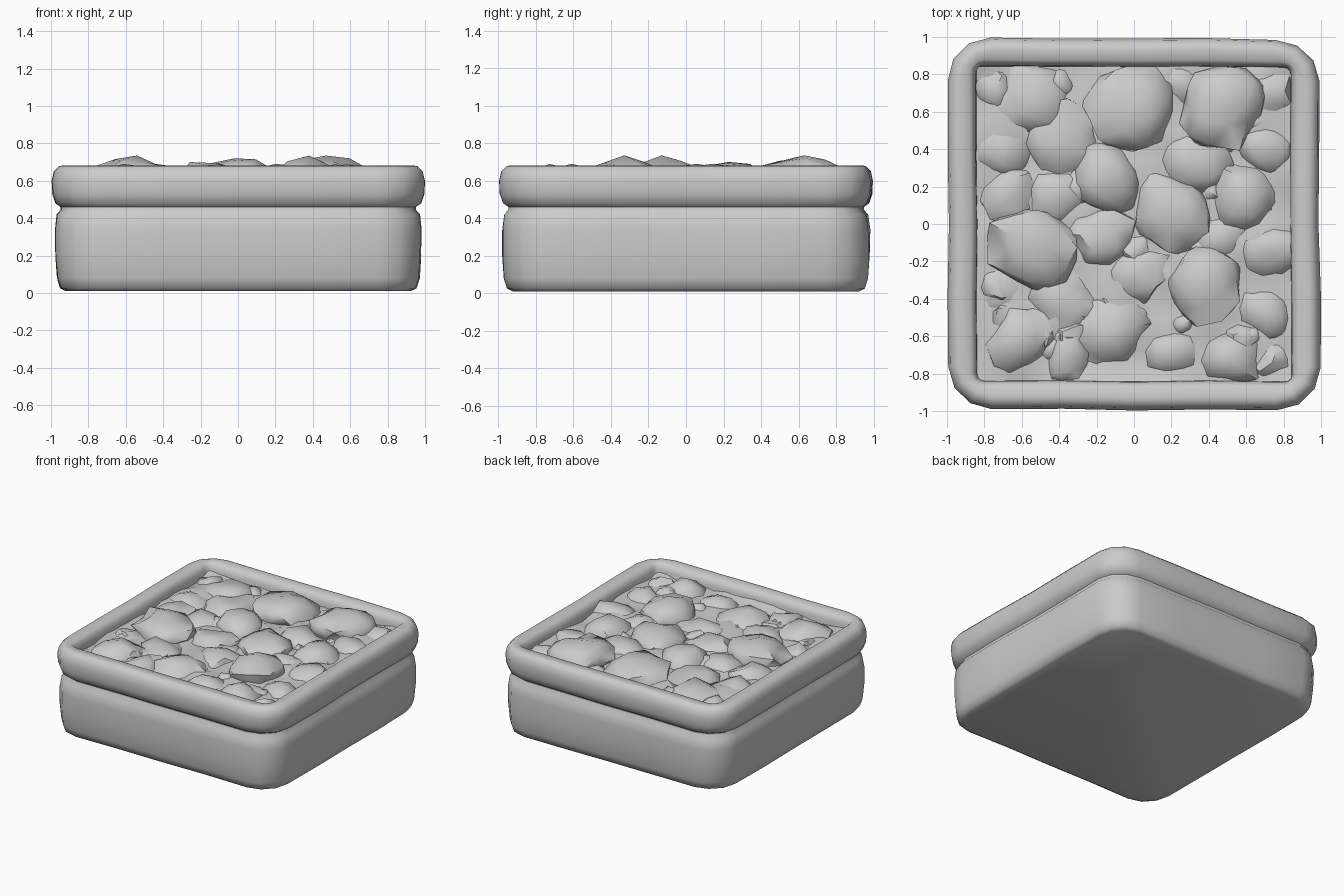
import bpy, bmesh, math, random
from mathutils import Vector, noise

if "Cube" in bpy.data.objects:
    bpy.data.objects.remove(bpy.data.objects["Cube"])

random.seed(4)


def finish(name, bm, angle=50):
    bmesh.ops.recalc_face_normals(bm, faces=bm.faces)
    me = bpy.data.meshes.new(name)
    bm.to_mesh(me)
    bm.free()
    ob = bpy.data.objects.new(name, me)
    bpy.context.collection.objects.link(ob)
    bpy.ops.object.select_all(action='DESELECT')
    ob.select_set(True)
    bpy.context.view_layer.objects.active = ob
    bpy.ops.object.shade_smooth_by_angle(angle=math.radians(angle))
    return ob


def rounded_square(half, radius, z, steps=3, side=4):
    # corner arcs joined by subdivided straight sides
    arcs = []
    for k in range(4):
        sx = 1 if k in (0, 3) else -1
        sy = 1 if k in (0, 1) else -1
        for i in range(steps + 1):
            a = math.pi / 2 * (k + i / steps)
            arcs.append(Vector((sx * (half - radius) + radius * math.cos(a),
                                sy * (half - radius) + radius * math.sin(a), z)))
    pts = []
    for i, p in enumerate(arcs):
        pts.append(p)
        if i % (steps + 1) == steps:
            q = arcs[(i + 1) % len(arcs)]
            pts += [p.lerp(q, t / side) for t in range(1, side)]
    return pts


def loft(name, profile, wobble):
    # profile rows: half width, corner radius, height
    bm = bmesh.new()
    rings = []
    for row in profile:
        ring = []
        for p in rounded_square(*row):
            d = noise.noise(p * 2.5) * wobble
            ring.append(bm.verts.new((p.x * (1 + d), p.y * (1 + d), p.z)))
        rings.append(ring)
    for a, b in zip(rings, rings[1:]):
        n = len(a)
        for i in range(n):
            j = (i + 1) % n
            bm.faces.new((a[i], a[j], b[j], b[i]))
    bm.faces.new(rings[0])
    bm.faces.new(rings[-1])
    return finish(name, bm)


# Planter: hand-cut base, groove, rounded rim, inner wall and bed floor
loft("planter_box", [
    (0.92, 0.20, 0.01), (0.95, 0.21, 0.025), (0.967, 0.22, 0.08),
    (0.976, 0.22, 0.20), (0.977, 0.22, 0.34), (0.967, 0.22, 0.42),
    (0.945, 0.21, 0.445), (0.945, 0.21, 0.46),
    (0.973, 0.22, 0.48), (0.99, 0.23, 0.53), (0.993, 0.23, 0.60),
    (0.982, 0.22, 0.65), (0.955, 0.20, 0.678), (0.93, 0.17, 0.682),
    (0.875, 0.08, 0.677), (0.855, 0.05, 0.66), (0.843, 0.04, 0.63),
    (0.838, 0.04, 0.53)], 0.012)

# Stones: x, y, radius, top height
stones = [
    (-0.02, 0.62, 0.26, 0.72), (0.47, 0.63, 0.23, 0.735), (-0.54, -0.13, 0.25, 0.735),
    (0.38, -0.33, 0.23, 0.735), (-0.61, -0.61, 0.20, 0.69), (-0.14, -0.57, 0.23, 0.68),
    (0.52, -0.73, 0.17, 0.69), (0.20, 0.06, 0.21, 0.69), (0.58, 0.14, 0.20, 0.69),
    (-0.55, 0.68, 0.21, 0.67), (-0.70, 0.42, 0.18, 0.65), (-0.38, 0.45, 0.21, 0.67),
    (-0.15, 0.24, 0.20, 0.70), (0.72, 0.40, 0.18, 0.65), (0.32, 0.33, 0.20, 0.66),
    (0.72, -0.14, 0.18, 0.66), (-0.18, -0.07, 0.20, 0.66), (0.03, -0.26, 0.20, 0.66),
    (0.69, -0.47, 0.18, 0.66), (0.22, -0.68, 0.18, 0.65), (-0.70, -0.36, 0.17, 0.64),
    (-0.38, -0.42, 0.20, 0.65), (-0.67, 0.14, 0.18, 0.66), (-0.42, 0.15, 0.18, 0.66),
    (-0.36, -0.72, 0.17, 0.65), (0.72, 0.70, 0.15, 0.65), (0.25, 0.74, 0.15, 0.64),
    (-0.74, 0.72, 0.14, 0.65), (0.74, -0.74, 0.13, 0.64), (0.46, -0.07, 0.18, 0.66)]
# Small filler stones in the gaps
stones += [(random.uniform(-0.76, 0.76), random.uniform(-0.76, 0.76),
            random.uniform(0.08, 0.13), random.uniform(0.62, 0.65)) for _ in range(30)]

for n, (x, y, r, top) in enumerate(stones):
    bm = bmesh.new()
    bmesh.ops.create_icosphere(bm, subdivisions=2, radius=1)
    turn = random.uniform(0, math.pi)
    sx, sy = random.uniform(0.95, 1.1), random.uniform(0.85, 1.0)
    seed = Vector((n * 3.7, n * 1.3, 5))
    c, s = math.cos(turn), math.sin(turn)
    for v in bm.verts:
        p = v.co * (1 + 0.36 * noise.noise(v.co * 1.6 + seed))
        px, py = p.x * sx * r, p.y * sy * r
        v.co = (px * c - py * s, px * s + py * c, p.z * 0.12)
    lift = top - max(v.co.z for v in bm.verts)
    for v in bm.verts:
        v.co.x = max(-0.845, min(0.845, v.co.x + x))
        v.co.y = max(-0.845, min(0.845, v.co.y + y))
        v.co.z += lift
    # keep only the exposed upper part of each stone
    bmesh.ops.bisect_plane(bm, geom=bm.verts[:] + bm.edges[:] + bm.faces[:],
                           plane_co=(0, 0, 0.57), plane_no=(0, 0, -1), clear_outer=True)
    finish(f"stone_{n + 1:02d}", bm, 45)

# Uneven soil between the stones
bm = bmesh.new()
bmesh.ops.create_grid(bm, x_segments=20, y_segments=20, size=0.842)
for v in bm.verts:
    v.co.z = 0.60 + 0.05 * noise.noise(v.co * 5)
finish("soil", bm, 60)
